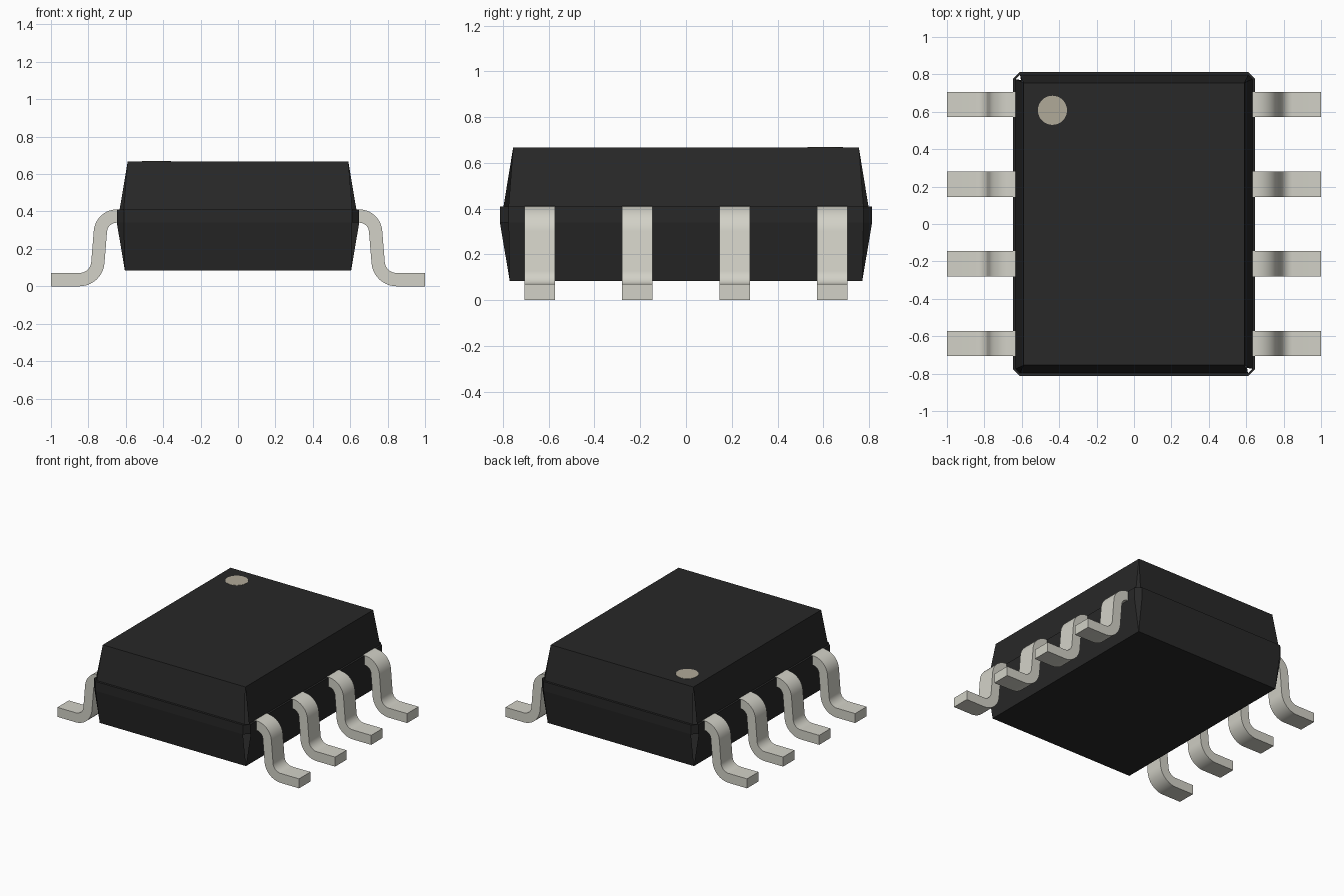
import bpy
import bmesh
import math

if "Cube" in bpy.data.objects:
    bpy.data.objects.remove(bpy.data.objects["Cube"], do_unlink=True)


def material(name, rgb):
    mat = bpy.data.materials.new(name)
    mat.use_nodes = True
    mat.diffuse_color = (*rgb, 1)
    mat.node_tree.nodes["Principled BSDF"].inputs["Base Color"].default_value = (*rgb, 1)
    return mat


BLACK = material("black plastic", (0.021, 0.021, 0.021))
METAL = material("tinned metal", (0.646, 0.639, 0.572))
TAN = material("tan marking", (0.435, 0.398, 0.316))


def add_object(name, bm, mat):
    mesh = bpy.data.meshes.new(name)
    bm.to_mesh(mesh)
    bm.free()
    mesh.materials.append(mat)
    obj = bpy.data.objects.new(name, mesh)
    bpy.context.collection.objects.link(obj)
    return obj


# Package body: stacked rectangles (z, half width, half depth, corner cut)
SECTIONS = [
    (0.085, 0.605, 0.770, 0.0),
    (0.340, 0.648, 0.813, 0.038),
    (0.410, 0.648, 0.813, 0.038),
    (0.410, 0.633, 0.797, 0.022),
    (0.667, 0.590, 0.755, 0.0),
]
bm = bmesh.new()
rings = []
for z, hx, hy, cut in SECTIONS:
    outline = []
    for sx, sy in ((1, 1), (-1, 1), (-1, -1), (1, -1)):
        a = (sx * hx, sy * (hy - cut), z)
        b = (sx * (hx - cut), sy * hy, z)
        if cut == 0:
            v = bm.verts.new(a)
            outline += [v, v]
        else:
            pair = [bm.verts.new(a), bm.verts.new(b)]
            outline += pair if sx * sy > 0 else pair[::-1]
    rings.append(outline)
for low, high in zip(rings, rings[1:]):
    for i in range(8):
        j = (i + 1) % 8
        corners = list(dict.fromkeys((low[i], low[j], high[j], high[i])))
        # Two opposite corners keep their sloped triangles open
        if len(corners) == 3 and low[i].co.x * low[i].co.y < 0:
            continue
        bm.faces.new(corners)
bm.faces.new(list(dict.fromkeys(rings[0]))[::-1])
bm.faces.new(list(dict.fromkeys(rings[-1])))
add_object("package_body", bm, BLACK)

# Pin one marker: thin disc on the top face
bm = bmesh.new()
bmesh.ops.create_cone(bm, cap_ends=True, segments=32, radius1=0.078,
                      radius2=0.078, depth=0.004)
marker = add_object("pin_one_marker", bm, TAN)
marker.location = (-0.436, 0.608, 0.667)

# Gull wing lead: centreline points with the angle of their normal
THICK, WIDTH, STEPS = 0.071, 0.135, 10
LEAN = math.radians(6)


def arc(cx, cz, radius, start, end):
    for k in range(STEPS + 1):
        t = start + (end - start) * k / STEPS
        yield cx + radius * math.cos(t), cz + radius * math.sin(t), t


path = [(0.60, 0.3755, math.pi / 2)]
path += arc(0.648, 0.2875, 0.088, math.pi / 2, LEAN)
# The second bend turns the other way, so its normals are reversed
path += [(x, z, t - math.pi) for x, z, t in
         arc(0.848, 0.1345, 0.099, math.pi + LEAN, 1.5 * math.pi)]
path.append((1.0, 0.0355, math.pi / 2))


def lead(name, side, y):
    bm = bmesh.new()
    loops = []
    for x, z, t in path:
        dx, dz = math.cos(t) * THICK / 2, math.sin(t) * THICK / 2
        loops.append([bm.verts.new((side * (x + s * dx), y + w * WIDTH / 2, z + s * dz))
                      for s, w in ((1, 1), (1, -1), (-1, -1), (-1, 1))])
    for a, b in zip(loops, loops[1:]):
        for i in range(4):
            j = (i + 1) % 4
            bm.faces.new((a[i], a[j], b[j], b[i]))
    bm.faces.new(loops[0])
    bm.faces.new(loops[-1])
    bmesh.ops.recalc_face_normals(bm, faces=bm.faces)
    return add_object(name, bm, METAL)


bpy.ops.object.select_all(action="DESELECT")
for side, side_name in ((1, "left"), (-1, "right")):
    for n in range(4):
        obj = lead(f"{side_name}_lead_{n + 1}", side, -0.639 + 0.426 * n)
        obj.select_set(True)
        bpy.context.view_layer.objects.active = obj
bpy.ops.object.shade_smooth_by_angle(angle=math.radians(30))
